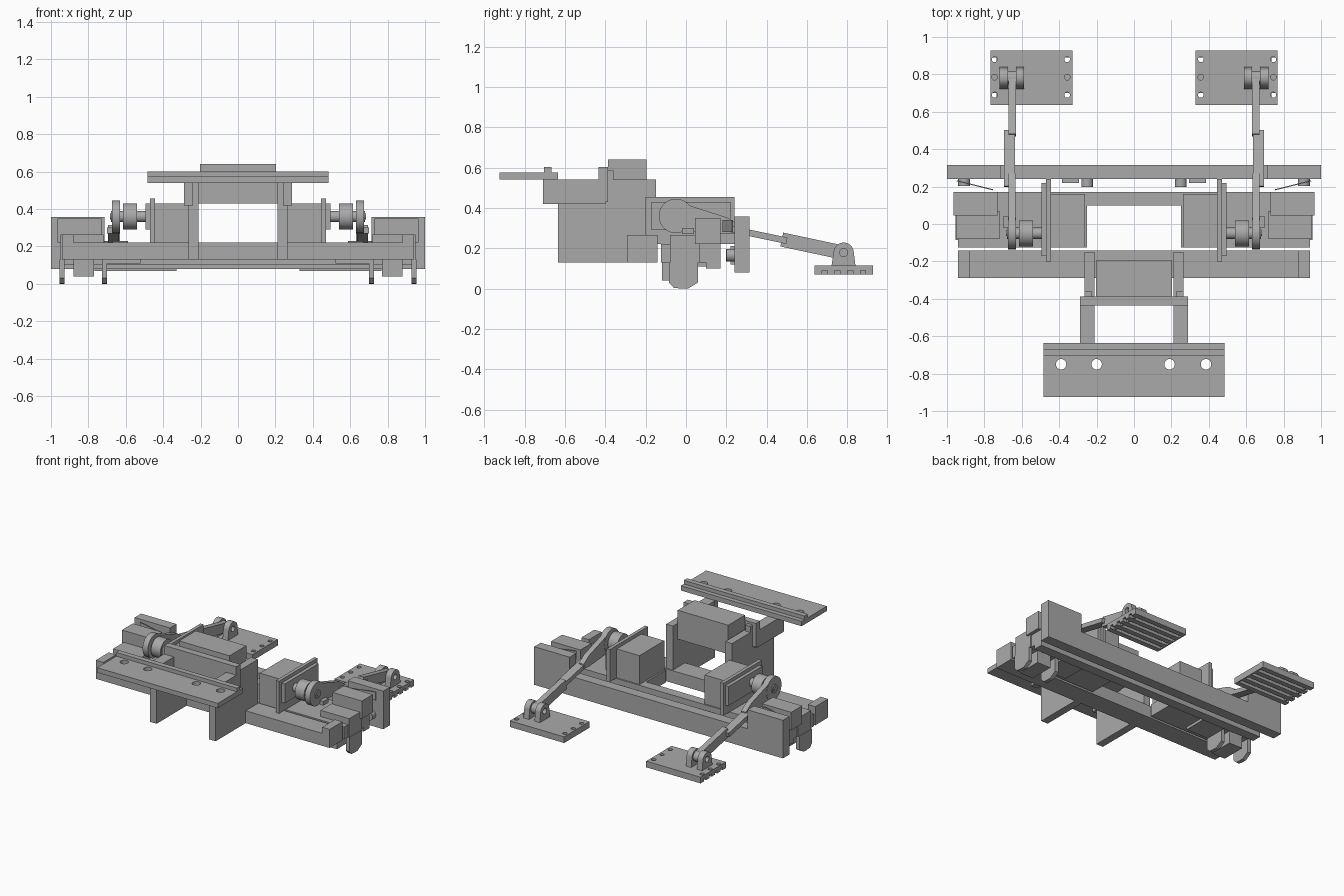
import bpy, bmesh, math
from mathutils import Matrix, Vector

cube = bpy.data.objects.get("Cube")
if cube:
    bpy.data.objects.remove(cube, do_unlink=True)

steel = bpy.data.materials.new("grey steel")
steel.use_nodes = True
GREY = (0.4, 0.4, 0.4, 1)
steel.diffuse_color = GREY
steel.node_tree.nodes["Principled BSDF"].inputs["Base Color"].default_value = GREY


def finish(name, bm, mirror):
    bmesh.ops.recalc_face_normals(bm, faces=bm.faces[:])
    mesh = bpy.data.meshes.new(name)
    bm.to_mesh(mesh)
    bm.free()
    mesh.materials.append(steel)
    ob = bpy.data.objects.new(name, mesh)
    bpy.context.collection.objects.link(ob)
    if mirror:
        ob.modifiers.new("mirror", "MIRROR").use_mirror_merge = False
    return ob


def box(name, x, y, z, mirror=True):
    """Block between pairs of limits on each axis."""
    bm = bmesh.new()
    bmesh.ops.create_cube(bm, size=1)
    for v in bm.verts:
        v.co = [(a + b) / 2 + c * (b - a) for (a, b), c in zip((x, y, z), v.co)]
    return finish(name, bm, mirror)


def add_cylinder(bm, centre, radius, length, axis, sides=40):
    turn = Vector((0, 0, 1)).rotation_difference(Vector(axis)).to_matrix().to_4x4()
    bmesh.ops.create_cone(bm, cap_ends=True, segments=sides, radius1=radius, radius2=radius,
                          depth=length, matrix=Matrix.Translation(centre) @ turn)


def cylinder(name, centre, radius, length, axis=(1, 0, 0)):
    bm = bmesh.new()
    add_cylinder(bm, centre, radius, length, axis)
    ob = finish(name, bm, True)
    bpy.ops.object.select_all(action="DESELECT")
    ob.select_set(True)
    bpy.context.view_layer.objects.active = ob
    bpy.ops.object.shade_smooth_by_angle(angle=math.radians(35))
    return ob


def side_profile(name, points, x0, x1):
    """Extrude a (y, z) outline from x0 to x1."""
    bm = bmesh.new()
    face = bm.faces.new([bm.verts.new((x0, y, z)) for y, z in points])
    new = bmesh.ops.extrude_face_region(bm, geom=[face])["geom"]
    bmesh.ops.translate(bm, vec=(x1 - x0, 0, 0),
                        verts=[g for g in new if isinstance(g, bmesh.types.BMVert)])
    return finish(name, bm, True)


def bar(name, start, end, height, x0, x1):
    """Sloping bar in the side plane."""
    a, b = Vector(start), Vector(end)
    n = Vector((a.y - b.y, b.x - a.x)).normalized() * height / 2
    return side_profile(name, [a + n, b + n, b - n, a - n], x0, x1)


def arc(cy, cz, r, start, stop, steps=16):
    angles = [math.radians(start + (stop - start) * i / steps) for i in range(steps + 1)]
    return [(cy + r * math.cos(t), cz + r * math.sin(t)) for t in angles]


def drill(ob, holes, axis=(0, 0, 1)):
    """Cut (centre, radius) holes through an object."""
    bm = bmesh.new()
    for centre, radius in holes:
        add_cylinder(bm, centre, radius, 0.3, axis, 24)
    cutter = finish("hole_cutter", bm, False)
    cutter.hide_render = True
    mod = ob.modifiers.new("holes", "BOOLEAN")
    mod.operation, mod.object, mod.solver = "DIFFERENCE", cutter, "EXACT"
    graph = bpy.context.evaluated_depsgraph_get()
    mesh = bpy.data.meshes.new_from_object(ob.evaluated_get(graph))
    ob.modifiers.clear()
    ob.data = mesh
    bpy.data.objects.remove(cutter, do_unlink=True)


# Front mounting flange with raised lip
flange = box("mounting_flange", (-0.485, 0.485), (-0.925, -0.635), (0.54, 0.575), False)
drill(flange, [((x, -0.75, 0.55), 0.028) for x in (-0.39, -0.2, 0.19, 0.385)])
box("flange_lip", (-0.485, 0.485), (-0.705, -0.667), (0.574, 0.602), False)

# Upright arms, brackets, crossbar and central housing
box("upright_arm", (0.21, 0.265), (-0.635, -0.15), (0.13, 0.54))
box("arm_bracket", (0.24, 0.29), (-0.71, -0.4), (0.42, 0.54))
box("arm_stop", (0.225, 0.265), (-0.387, -0.36), (0.52, 0.585))
box("crossbar", (-0.29, 0.29), (-0.435, -0.387), (0.43, 0.602), False)
box("central_housing", (-0.203, 0.203), (-0.387, -0.195), (0.43, 0.64), False)

# Front beam with raised ends
box("front_beam", (-0.94, 0.94), (-0.29, -0.142), (0.13, 0.22), False)
box("front_beam_end", (0.88, 0.94), (-0.29, -0.142), (0.13, 0.265))

# Rear beam with tall ends
box("rear_beam", (-1, 1), (0.24, 0.315), (0.08, 0.22), False)
box("rear_beam_end", (0.715, 1), (0.24, 0.315), (0.08, 0.357))

# Inner rail, carriage and end blocks
box("inner_rail", (-0.94, 0.94), (0.1, 0.17), (0.1, 0.22), False)
box("carriage_base", (0.25, 0.94), (-0.125, 0.1), (0.13, 0.22))
box("carriage_end", (0.72, 0.95), (-0.08, 0.07), (0.13, 0.265))
box("end_block", (0.73, 0.965), (0.045, 0.17), (0.22, 0.35))

# Motor and its mounting plates
box("motor_box", (0.262, 0.445), (-0.125, 0.16), (0.22, 0.43))
box("motor_plate", (0.445, 0.47), (-0.2, 0.24), (0.22, 0.455))
box("bearing_plate", (0.47, 0.495), (-0.17, 0.22), (0.29, 0.43))

# Drive drum, shaft and crank disc
CY, CZ = -0.05, 0.36
cylinder("drive_drum", (0.578, CY, CZ), 0.07, 0.075)
cylinder("drive_shaft", (0.565, CY, CZ), 0.03, 0.23)
cylinder("crank_disc", (0.652, CY, CZ), 0.085, 0.042)
cylinder("crank_pin", (0.655, CY, CZ), 0.015, 0.06)
box("disc_stop", (0.67, 0.7), (-0.02, 0.04), (0.27, 0.3))

# Tapered crank arm and telescopic push rod
side_profile("crank_arm", arc(CY, CZ, 0.07, 75, 255) + [(0.21, 0.27), (0.27, 0.275), (0.27, 0.31), (0.21, 0.35)],
             0.633, 0.671)
bar("push_rod", (0.2, 0.3), (0.5, 0.237), 0.032, 0.635, 0.695)
bar("rod_sleeve", (0.475, 0.243), (0.77, 0.18), 0.07, 0.63, 0.672)

# Foot plate with bolt holes and pocketed underside
foot = box("foot_plate", (0.33, 0.767), (0.637, 0.928), (0.09, 0.115))
drill(foot, [((s * x, y, 0.1), 0.015) for s in (-1, 1) for x in (0.357, 0.745)
             for y in (0.69, 0.785, 0.88)])
for x in (0.33, 0.727):
    box("foot_end_rib", (x, x + 0.008), (0.637, 0.928), (0.07, 0.09))
for i in range(5):
    y = 0.637 + i * 0.0635
    box("foot_rib", (0.33, 0.767), (y, y + 0.037), (0.07, 0.09))

# Clevis lugs and pin
for x in (0.587, 0.675):
    lug = side_profile("clevis_lug", [(0.84, 0.115)] + arc(0.782, 0.178, 0.05, 10, 170) + [(0.722, 0.115)],
                       x, x + 0.043)
    drill(lug, [((s * (x + 0.02), 0.782, 0.178), 0.02) for s in (-1, 1)], (1, 0, 0))
cylinder("clevis_pin", (0.652, 0.782, 0.178), 0.036, 0.05)

# Claws and actuator below the carriage
claw = [(-0.085, 0.13), (-0.085, 0.03), (-0.06, 0.003), (-0.02, 0), (0.01, 0), (0.06, 0.03), (0.06, 0.13)]
for x in (0.7, 0.927):
    side_profile("claw", claw, x, x + 0.028)
box("claw_actuator", (0.77, 0.88), (-0.12, 0.06), (0.04, 0.13))
box("underside_guide", (0.52, 0.7), (-0.08, 0.1), (0.11, 0.131))

# Bumpers, rollers and leaf springs facing the rear beam
cylinder("rear_roller", (0.25, 0.22, 0.165), 0.032, 0.045, (0, 1, 0))
cylinder("end_roller", (0.908, 0.222, 0.165), 0.032, 0.04, (0, 1, 0))
box("rear_bumper", (0.295, 0.385), (0.22, 0.242), (0.12, 0.21))
bm = bmesh.new()
bmesh.ops.create_cube(bm, size=1, matrix=Matrix.Translation((0.85, 0.207, 0.31))
                      @ Matrix.Rotation(math.radians(14), 4, "Z") @ Matrix.Diagonal((0.2, 0.006, 0.06, 1)))
finish("leaf_spring", bm, True)
